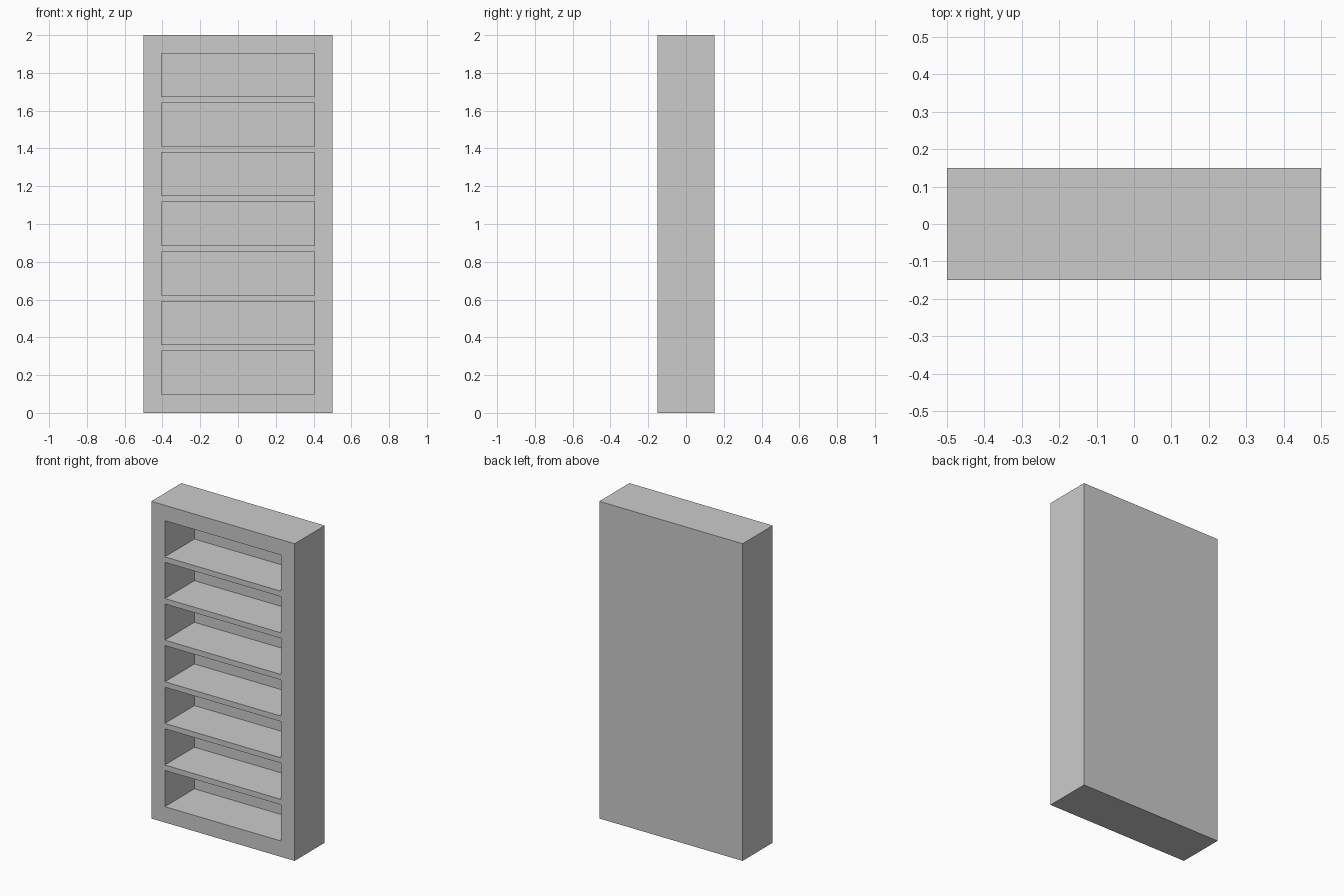
import bpy

if "Cube" in bpy.data.objects:
    bpy.data.objects.remove(bpy.data.objects["Cube"])

WIDTH, DEPTH, HEIGHT = 1.0, 0.3, 2.0
OPEN_W, OPEN_H = 0.81, 0.228      # shelf opening size
FIRST_Z, PITCH, COUNT = 0.1, 0.2625, 7
BACK = 0.006                      # thin back panel


def box(name, size, centre):
    bpy.ops.mesh.primitive_cube_add(size=1, location=centre)
    ob = bpy.context.object
    ob.name = name
    ob.scale = size
    bpy.ops.object.transform_apply(location=False, rotation=False, scale=True)
    return ob


# Solid case
case = box("bookcase", (WIDTH, DEPTH, HEIGHT), (0, 0, HEIGHT / 2))

# Stack of shelf openings, poking out past the front
y0, y1 = -DEPTH / 2 - 0.1, DEPTH / 2 - BACK
cutter = box("shelf_opening_cutter", (OPEN_W, y1 - y0, OPEN_H),
             (0, (y0 + y1) / 2, FIRST_Z + OPEN_H / 2))
stack = cutter.modifiers.new("stack", 'ARRAY')
stack.count = COUNT
stack.use_relative_offset = False
stack.use_constant_offset = True
stack.constant_offset_displace = (0, 0, PITCH)
cutter.hide_render = True

# Carve the shelves
cut = case.modifiers.new("shelf_openings", 'BOOLEAN')
cut.operation = 'DIFFERENCE'
cut.solver = 'EXACT'
cut.object = cutter
bpy.context.view_layer.objects.active = case
bpy.ops.object.modifier_apply(modifier=cut.name)
bpy.data.objects.remove(cutter)
